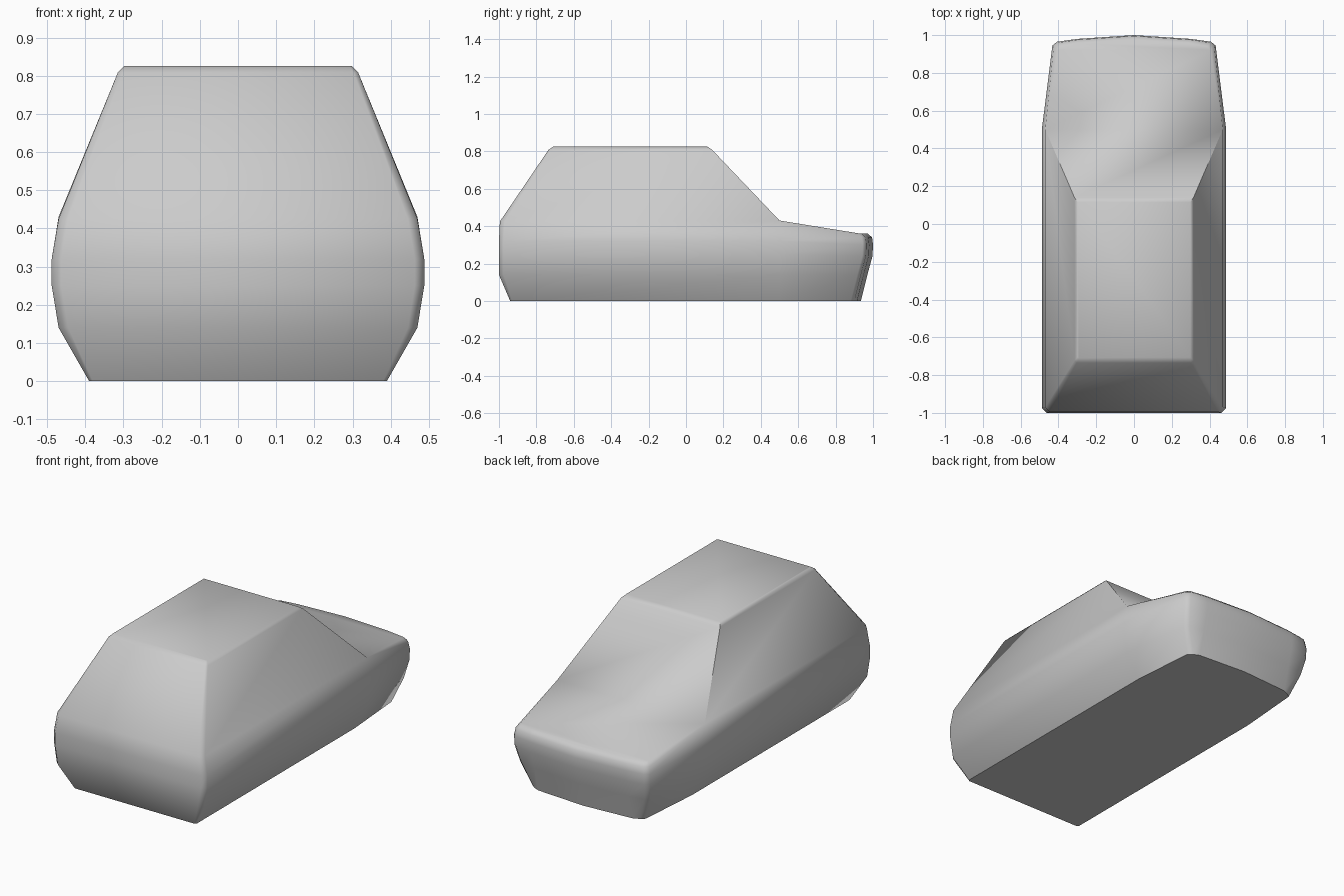
import bpy, bmesh, math

if "Cube" in bpy.data.objects:
    bpy.data.objects.remove(bpy.data.objects["Cube"])

bm = bmesh.new()


def loop(half, centre=None):
    """Mirror a right-hand outline into a full row of vertices."""
    pts = list(half) + ([centre] if centre else [])
    pts += [(-x, y, z) for x, y, z in reversed(half)]
    return [bm.verts.new(p) for p in pts]


def loft(a, b, closed=True):
    for i in range(len(a) if closed else len(a) - 1):
        j = (i + 1) % len(a)
        quad = []
        for v in (a[i], a[j], b[j], b[i]):
            if v not in quad:
                quad.append(v)
        bm.faces.new(quad)


def body_ring(hw, yf, zf, zw, hwr, yr, zr, c):
    """Plan outline: front corner, windscreen base, tapered and bowed rear end."""
    half = [(hw - c, yf, zf), (hw, yf + c, zf), (hw, 0.50, zw),
            (hwr, yr - 0.02, zr), (hwr - 0.025, yr, zr), (0.30, yr + 0.015, zr)]
    return loop(half, (0, yr + 0.035, zr))


def cabin_ring(hw, yf, yr, z, c):
    return loop([(hw - c, yf, z), (hw, yf + c, z), (hw, yr, z)])


# Lower body, floor to belt line
rings = [body_ring(*r) for r in (
    (0.39, -0.94, 0.00, 0.00, 0.36, 0.90, 0.00, 0.01),
    (0.47, -1.00, 0.14, 0.14, 0.415, 0.935, 0.14, 0.025),
    (0.488, -1.00, 0.25, 0.25, 0.432, 0.962, 0.24, 0.025),
    (0.488, -1.00, 0.32, 0.32, 0.432, 0.965, 0.30, 0.025),
    (0.470, -0.995, 0.425, 0.43, 0.425, 0.96, 0.34, 0.025))]
for a, b in zip(rings, rings[1:]):
    loft(a, b)
bm.faces.new(rings[0])
belt = rings[-1]

# Cabin with a narrow bevel around the roof
low = [belt[i] for i in (0, 1, 2, 10, 11, 12)]
for r in ((0.315, -0.735, 0.14, 0.808, 0.012), (0.298, -0.71, 0.115, 0.825, 0.006)):
    top = cabin_ring(*r)
    loft(low, top)
    low = top
bm.faces.new(low)

# Sloping deck with a softened rim
rim = loop([(0.405, 0.92, 0.362), (0.39, 0.94, 0.36), (0.29, 0.955, 0.36)], (0, 0.972, 0.36))
inner = [belt[2]] + rim + [belt[10]]
loft(belt[2:11], inner, closed=False)
bm.faces.new(inner)

bmesh.ops.recalc_face_normals(bm, faces=bm.faces[:])
mesh = bpy.data.meshes.new("car_body")
bm.to_mesh(mesh)
bm.free()
body = bpy.data.objects.new("car_body", mesh)
bpy.context.collection.objects.link(body)
bpy.context.view_layer.objects.active = body
body.select_set(True)
bpy.ops.object.shade_smooth_by_angle(angle=math.radians(50))
